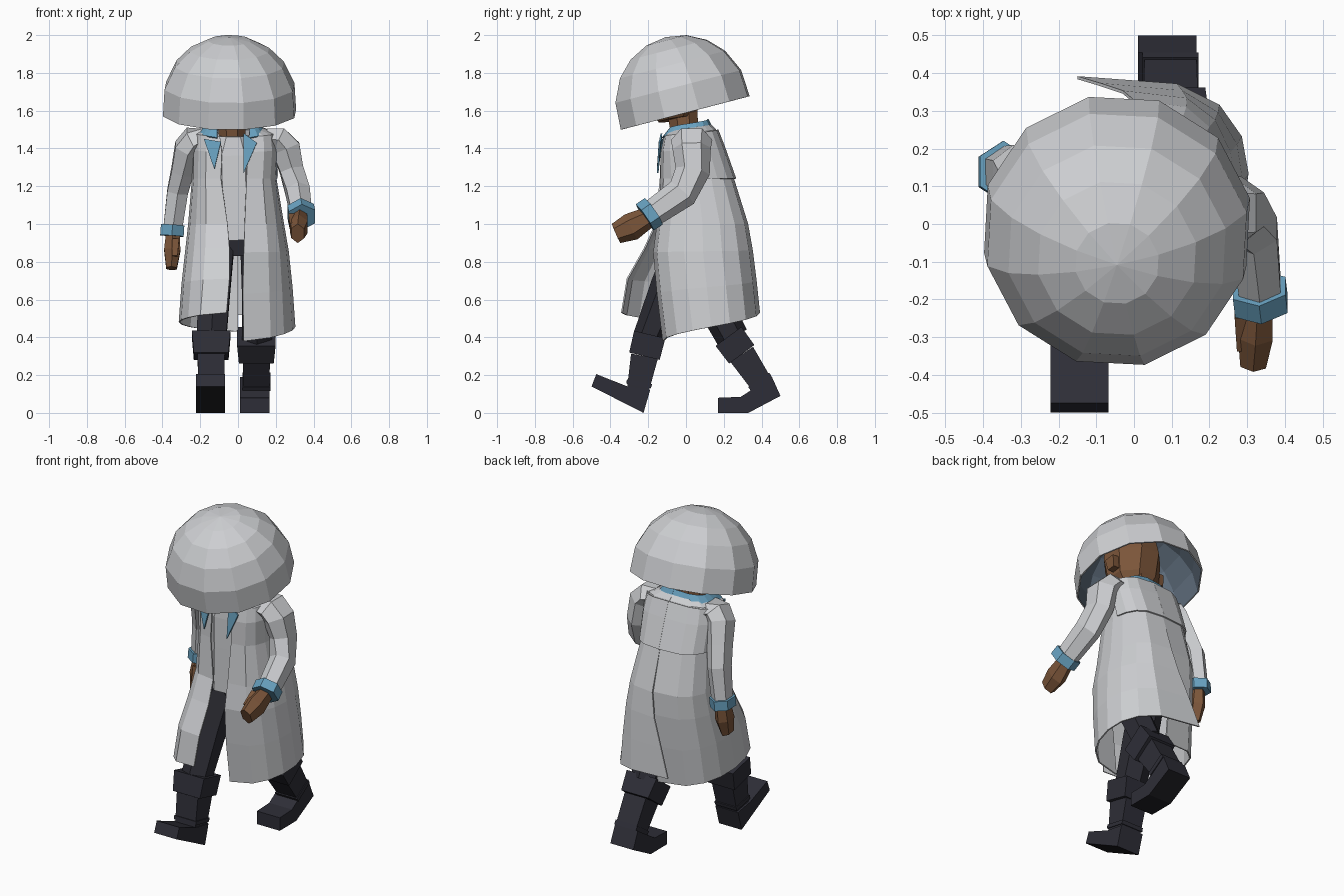
import bpy, bmesh, math
from mathutils import Vector, Matrix


def material(name, rgb):
    m = bpy.data.materials.new(name)
    m.diffuse_color = (*rgb, 1)
    return m


COAT = material("pale_grey_cloth", (0.61, 0.62, 0.64))
LINING = material("slate_lining", (0.115, 0.155, 0.205))
BLUE = material("blue_trim", (0.14, 0.36, 0.53))
SKIN = material("brown_skin", (0.20, 0.092, 0.042))
TROUSER = material("dark_trousers", (0.025, 0.025, 0.034))
BOOT = material("dark_boots", (0.027, 0.027, 0.038))
SOLE = material("black_soles", (0.015, 0.014, 0.018))


def make(name, verts, faces, *mats, thick=0, offset=0.0):
    me = bpy.data.meshes.new(name)
    me.from_pydata([tuple(v) for v in verts], [], faces)
    bm = bmesh.new()
    bm.from_mesh(me)
    bmesh.ops.recalc_face_normals(bm, faces=bm.faces)
    bm.to_mesh(me)
    bm.free()
    for m in mats:
        me.materials.append(m)
    ob = bpy.data.objects.new(name, me)
    bpy.context.collection.objects.link(ob)
    if thick:
        mod = ob.modifiers.new("thickness", "SOLIDIFY")
        mod.thickness = thick
        mod.offset = offset
        mod.material_offset = len(mats) - 1
    return ob


def loft(name, path, n, mat):
    """Capped tube through (x, y, z, half_width, half_depth) stations."""
    pts = [Vector(p[:3]) for p in path]
    verts, faces = [], []
    for i, p in enumerate(path):
        t = (pts[min(i + 1, len(pts) - 1)] - pts[max(i - 1, 0)]).normalized()
        u = (Vector((1, 0, 0)) - t * t.x).normalized()
        v = t.cross(u)
        k = 1 / math.cos(math.pi / n)
        for j in range(n):
            a = math.pi * (2 * j + 1) / n
            verts.append(pts[i] + u * p[3] * k * math.cos(a) + v * p[4] * k * math.sin(a))
    for i in range(len(path) - 1):
        for j in range(n):
            a, b = i * n + j, i * n + (j + 1) % n
            faces.append((a, b, b + n, a + n))
    faces += [tuple(range(n)), tuple(range(len(verts) - n, len(verts)))]
    return make(name, verts, faces, mat)


def prism(name, profile, x0, x1, *mats):
    """Side profile in (y, z), extruded across x."""
    n = len(profile)
    verts = [(x, y, z) for x in (x0, x1) for y, z in profile]
    faces = [(i, (i + 1) % n, (i + 1) % n + n, i + n) for i in range(n)]
    faces += [tuple(range(n)), tuple(range(n, 2 * n))]
    return make(name, verts, faces, *mats)


def wrap(name, rows, mat, t0=0.0, grow=0.0, cols=8):
    """Half-garment from front edge, around the side, to the back edge.
    Rows: z_front, z_back, x_side, y_front, y_back, x_front, x_back."""
    verts, faces = [], []
    for zf, zb, xs, yf, yb, xf, xb in rows:
        for i in range(cols + 1):
            t = t0 + (1 - t0) * i / cols
            w = max(math.sin(math.pi * t), 0) ** 0.6
            x = xs * w + (xf + (xb - xf) * t) * (1 - w)
            y = (yf + yb) / 2 - (yb - yf) / 2 * math.cos(math.pi * t)
            verts.append((x * (1 + 3 * grow), y + grow * (t > 0.5), zf + (zb - zf) * t))
    c = cols + 1
    for r in range(len(rows) - 1):
        for i in range(cols):
            a = r * c + i
            faces.append((a, a + 1, a + c + 1, a + c))
    return make(name, verts, faces, mat, thick=0.008)


# domed hat, tilted forward, lined inside
SEG, R = 12, 0.364
hat_v, hat_f = [Vector((0, 0, R))], []
for r, deg in enumerate((18, 36, 54, 75, 98)):
    a = math.radians(deg)
    for j in range(SEG):
        b = math.radians(12 + 30 * j)
        hat_v.append(Vector((R * math.sin(a) * math.cos(b), R * math.sin(a) * math.sin(b), R * math.cos(a))))
        k, m = 1 + r * SEG + j, 1 + r * SEG + (j + 1) % SEG
        hat_f.append((0, k, m) if r == 0 else (k - SEG, k, m, m - SEG))
tilt = Matrix.Translation((-0.045, -0.017, 1.637)) @ Matrix.Rotation(math.radians(14.6), 4, "X")
make("hat", [tilt @ v for v in hat_v], hat_f, COAT, LINING, thick=0.008, offset=-1)

# head, neck, ears and nose
loft("neck", [(-0.03, 0, 1.42, 0.07, 0.07), (-0.035, -0.02, 1.6, 0.075, 0.08)], 8, SKIN)
loft("head", [(-0.04, -0.05, 1.555, 0.10, 0.095), (-0.045, -0.06, 1.615, 0.14, 0.125),
              (-0.045, -0.07, 1.75, 0.15, 0.16), (-0.045, -0.09, 1.87, 0.13, 0.15)], 8, SKIN)
for side, x in (("left", -0.205), ("right", 0.115)):
    loft(side + "_ear", [(x, -0.04, 1.64, 0.02, 0.025), (x, -0.05, 1.71, 0.025, 0.035)], 4, SKIN)
loft("nose", [(-0.045, -0.21, 1.64, 0.025, 0.03), (-0.045, -0.21, 1.71, 0.015, 0.02)], 4, SKIN)

# coat halves, open in front and split at the back
right_rows = [
    (1.49, 1.535, 0.11, -0.08, 0.12, 0.06, 0), (1.46, 1.50, 0.20, -0.115, 0.155, 0.055, 0),
    (1.38, 1.41, 0.21, -0.13, 0.19, 0.05, 0), (1.24, 1.24, 0.20, -0.13, 0.25, 0.045, 0),
    (1.00, 1.00, 0.24, -0.15, 0.325, 0.035, 0), (0.85, 0.86, 0.265, -0.17, 0.35, 0.03, -0.03),
    (0.63, 0.70, 0.285, -0.15, 0.37, 0.025, -0.09), (0.38, 0.53, 0.30, -0.12, 0.388, 0.03, -0.15)]
left_rows = [
    (1.49, 1.535, -0.16, -0.08, 0.12, -0.11, 0), (1.46, 1.50, -0.23, -0.115, 0.155, -0.095, 0),
    (1.38, 1.41, -0.24, -0.13, 0.19, -0.085, 0), (1.24, 1.24, -0.24, -0.135, 0.25, -0.09, 0),
    (1.00, 1.00, -0.26, -0.16, 0.315, -0.055, 0), (0.87, 0.86, -0.275, -0.22, 0.315, -0.045, 0),
    (0.71, 0.66, -0.295, -0.31, 0.30, -0.045, 0), (0.53, 0.43, -0.31, -0.34, 0.275, -0.06, 0)]
for side, rows in (("right", right_rows), ("left", left_rows)):
    wrap(side + "_coat_half", rows, COAT)
    wrap(side + "_back_yoke", rows[1:4], COAT, t0=0.55, grow=0.012, cols=4)
    # standing collar
    s, front = rows[0][2], rows[0][5]
    wrap(side + "_collar", [(1.505, 1.555, s, -0.085, 0.115, front, 0),
                            (1.455, 1.515, s * 1.3, -0.125, 0.135, front, 0)], BLUE)

# pointed blue lapels
for side, tri in (("left", [(-0.18, -0.125, 1.45), (-0.09, -0.14, 1.435), (-0.125, -0.15, 1.29)]),
                  ("right", [(0.03, -0.13, 1.48), (0.10, -0.14, 1.43), (0.03, -0.15, 1.27)])):
    make(side + "_lapel", tri, [(0, 1, 2)], BLUE, thick=0.009)

# shirt and hips
loft("shirt", [(-0.01, 0.06, 0.92, 0.17, 0.18), (-0.02, 0.05, 1.2, 0.15, 0.165),
               (-0.025, 0.015, 1.38, 0.15, 0.125), (-0.025, 0.01, 1.468, 0.09, 0.11)], 8, COAT)
loft("hips", [(-0.01, 0.05, 0.83, 0.15, 0.11), (-0.01, 0.05, 0.98, 0.16, 0.13)], 8, TROUSER)

# sleeves, cuffs, hands and thumbs
arms = {
    "right": dict(
        sleeve=[(0.15, 0.03, 1.45, 0.055, 0.085), (0.215, 0.03, 1.445, 0.068, 0.095), (0.255, 0.03, 1.40, 0.075, 0.088),
                (0.285, 0.035, 1.28, 0.062, 0.08), (0.318, -0.02, 1.165, 0.062, 0.073), (0.335, -0.18, 1.055, 0.055, 0.062)],
        cuff=[(0.332, -0.17, 1.068, 0.07, 0.073), (0.338, -0.218, 1.035, 0.07, 0.073)],
        hand=[(0.328, -0.2, 1.035, 0.038, 0.048), (0.322, -0.29, 0.985, 0.046, 0.064), (0.316, -0.37, 0.95, 0.034, 0.048)],
        thumb=[(0.285, -0.24, 1.035, 0.018, 0.022), (0.288, -0.33, 0.99, 0.015, 0.018)]),
    "left": dict(
        sleeve=[(-0.18, 0.03, 1.45, 0.055, 0.085), (-0.235, 0.03, 1.44, 0.068, 0.09), (-0.265, 0.045, 1.40, 0.07, 0.085),
                (-0.295, 0.09, 1.28, 0.058, 0.075), (-0.32, 0.13, 1.17, 0.055, 0.07), (-0.345, 0.14, 0.98, 0.05, 0.058)],
        cuff=[(-0.346, 0.14, 0.995, 0.062, 0.07), (-0.35, 0.138, 0.937, 0.062, 0.07)],
        hand=[(-0.345, 0.135, 0.95, 0.036, 0.045), (-0.348, 0.12, 0.86, 0.043, 0.058), (-0.352, 0.10, 0.765, 0.028, 0.042)],
        thumb=[(-0.33, 0.075, 0.92, 0.018, 0.02), (-0.335, 0.06, 0.83, 0.015, 0.016)])}
for side, parts in arms.items():
    for part, path in parts.items():
        mat = {"sleeve": COAT, "cuff": BLUE}.get(part, SKIN)
        loft(f"{side}_{part}", path, 4 if part == "thumb" else 6, mat)

# legs in mid stride: trousers, boot cuff, boot shaft, ankle strap
loft("left_trouser", [(-0.09, 0.04, 0.95, 0.075, 0.1), (-0.125, -0.09, 0.67, 0.085, 0.085),
                      (-0.14, -0.2, 0.40, 0.078, 0.07)], 6, TROUSER)
loft("right_trouser", [(0.085, 0.05, 0.95, 0.075, 0.1), (0.1, 0.10, 0.67, 0.08, 0.085),
                       (0.1, 0.245, 0.40, 0.08, 0.075)], 6, TROUSER)
for side, x, top, mid, low in (("left", -0.142, (-0.192, 0.415), (-0.22, 0.30), (-0.255, 0.12)),
                               ("right", 0.097, (0.225, 0.405), (0.295, 0.31), (0.415, 0.13))):
    y, z = mid[0] * 0.25 + low[0] * 0.75, mid[1] * 0.25 + low[1] * 0.75
    loft(side + "_boot_cuff", [(x, *top, 0.102, 0.085), (x, *mid, 0.092, 0.083)], 4, BOOT)
    loft(side + "_boot_shaft", [(x, *mid, 0.072, 0.072), (x, *low, 0.068, 0.058)], 4, BOOT)
    loft(side + "_ankle_strap", [(x, y, z, 0.074, 0.068),
                                 (x, (y + low[0]) / 2, (z + low[1]) / 2, 0.074, 0.066)], 4, BOOT)

# boots with darker soles
feet = {"left": ([(-0.225, 0), (-0.50, 0.14), (-0.475, 0.205), (-0.31, 0.14), (-0.19, 0.12)], -0.222, -0.068),
        "right": ([(0.17, 0), (0.17, 0.08), (0.29, 0.085), (0.36, 0.13), (0.455, 0.19), (0.50, 0.09), (0.33, 0)],
                  0.01, 0.166)}
for side, (profile, x0, x1) in feet.items():
    foot = prism(side + "_foot", profile, x0, x1, BOOT, SOLE)
    for p in foot.data.polygons:
        p.material_index = int(p.normal.z < -0.5)
